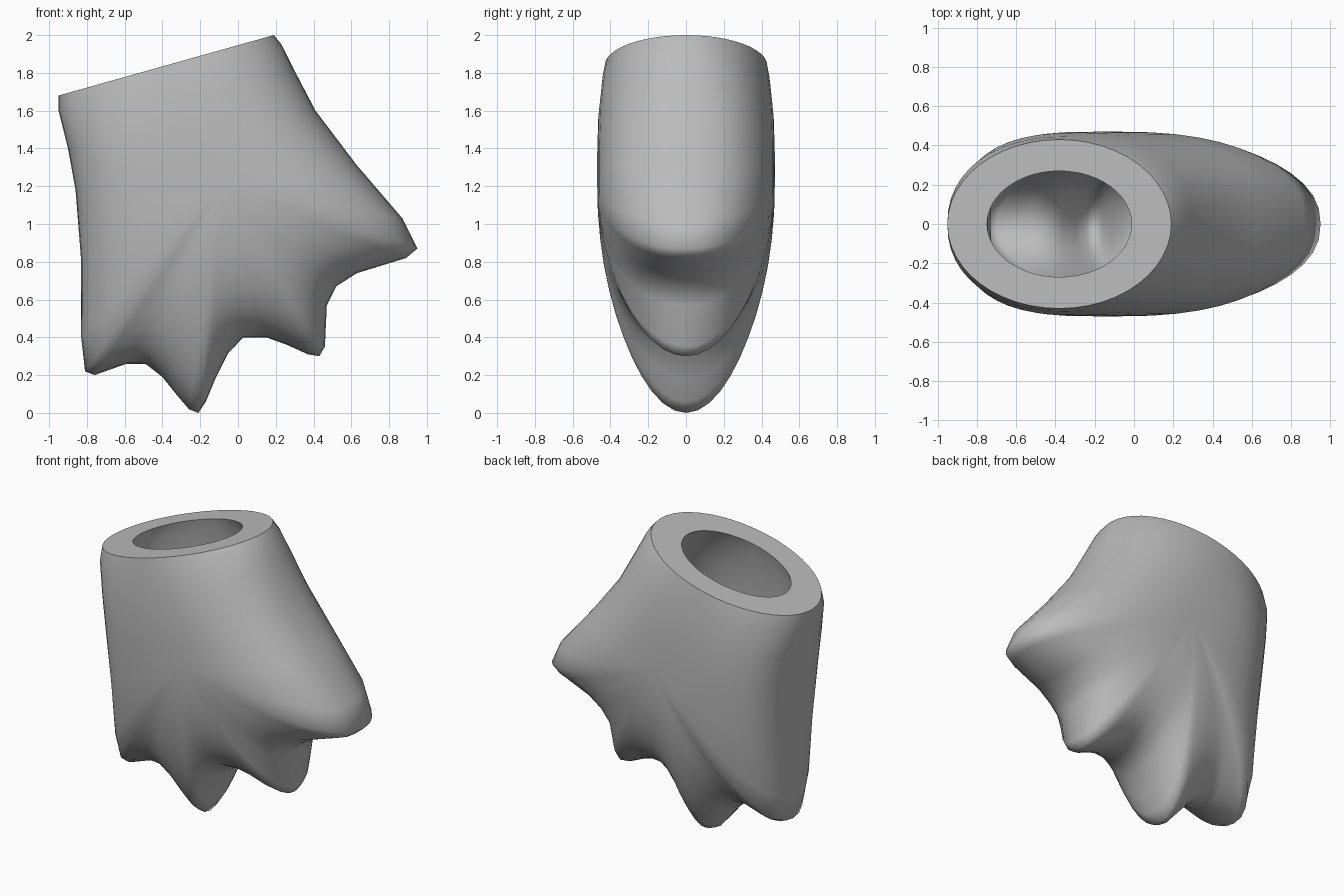
import bpy
import bmesh
import math
from mathutils import Vector

cube = bpy.data.objects.get("Cube")
if cube:
    bpy.data.objects.remove(cube, do_unlink=True)

# Side outline (x, z, squareness): down the heel, around the blunt tips, up to the collar
OUTLINE = [
    (-.95, 1.68, 2), (-.95, 1.6, 2.2), (-.9, 1.4, 2.6), (-.86, 1.18, 2.9),
    (-.83, .8, 2.8), (-.83, .4, 2.4), (-.81, .22, 2.2), (-.76, .2, 2.1),
    (-.59, .26, 2), (-.49, .26, 2), (-.4, .19, 2), (-.32, .09, 2),
    (-.26, .02, 2), (-.21, 0, 2), (-.17, .06, 2), (-.12, .18, 2),
    (-.05, .32, 2), (.03, .4, 2), (.15, .4, 2), (.26, .36, 2),
    (.37, .31, 2), (.43, .3, 2), (.46, .35, 2), (.47, .57, 2),
    (.52, .67, 2.1), (.63, .74, 2.2), (.89, .82, 2.3), (.95, .87, 2.3),
    (.87, 1.03, 2.4), (.63, 1.31, 2.5), (.41, 1.6, 2.4), (.29, 1.83, 2.2),
    (.23, 1.95, 2.1), (.19, 2, 2)]

# Centre line (x, z, half thickness) from the collar to the middle of the palm
SPINE = [(-.38, 1.84, .43), (-.35, 1.75, .445), (-.27, 1.55, .465),
         (-.18, 1.38, .47), (-.08, 1.2, .47)]

SEGMENTS = 24
COLLAR_WALL, PALM_WALL = .21, .11
LAST = len(OUTLINE) - 1
PALM = len(SPINE) - 1


def spine_level(index):
    return min(index, LAST - index, PALM)


def spoke(index):
    """Vector from the centre line to an outline point."""
    x, z, _ = SPINE[spine_level(index)]
    return Vector((OUTLINE[index][0] - x, 0, OUTLINE[index][1] - z))


def palm_reach(index):
    """Spoke length averaged over its neighbours, so the tips fade into the palm."""
    span = max(0, min(4, index - PALM, LAST - PALM - index))
    near = range(index - span, index + span + 1)
    return sum(spoke(i).length for i in near) / len(near)


bm = bmesh.new()
welded = {}


def vert(co):
    """Return one shared vertex for each place."""
    key = tuple(round(c, 4) for c in co)
    if key not in welded:
        welded[key] = bm.verts.new(co)
    return welded[key]


def rib(index, hollow):
    """A rounded arch from the front centre line, over the edge, to the back."""
    level = spine_level(index)
    x, z, half = SPINE[level]
    blend = level / PALM
    wall = hollow * (COLLAR_WALL + (PALM_WALL - COLLAR_WALL) * blend)
    half -= hollow * (.16 - .04 * blend)
    centre = Vector((x, 0, z))
    direction = spoke(index).normalized()
    palm = palm_reach(index) - wall
    tip = spoke(index).length - wall - palm
    power = 2 / OUTLINE[index][2]
    points = []
    for j in range(SEGMENTS + 1):
        t = math.pi * (j / SEGMENTS - .5)
        out = 0 if j in (0, SEGMENTS) else math.cos(t) ** power
        across = math.copysign(abs(math.sin(t)) ** power, t) * half
        reach = palm * out + tip * out ** 3
        points.append(vert(centre + direction * reach + Vector((0, across, 0))))
    return points


def strip(a, b, smooth):
    """Faces between two rows of vertices, skipping collapsed corners."""
    for j in range(SEGMENTS):
        corners = list(dict.fromkeys((a[j], a[j + 1], b[j + 1], b[j])))
        if len(corners) > 2:
            bm.faces.new(corners).smooth = smooth


# Outer skin and hollow lining
outer = [rib(i, False) for i in range(LAST + 1)]
inner = [rib(i, True) for i in range(LAST + 1)]
for skin in (outer, inner):
    for a, b in zip(skin, skin[1:]):
        strip(a, b, True)

# Flat collar rim with crisp edges
for end in (0, -1):
    strip(outer[end], inner[end], False)
for edge in bm.edges:
    if len({face.smooth for face in edge.link_faces}) > 1:
        edge.smooth = False

bmesh.ops.recalc_face_normals(bm, faces=bm.faces)

mesh = bpy.data.meshes.new("hollow_paw")
bm.to_mesh(mesh)
bm.free()
paw = bpy.data.objects.new("hollow_paw", mesh)
bpy.context.collection.objects.link(paw)

# Plain grey
grey = bpy.data.materials.new("plain_grey")
grey.use_nodes = True
grey.diffuse_color = (.5, .5, .5, 1)
grey.node_tree.nodes["Principled BSDF"].inputs["Base Color"].default_value = (.5, .5, .5, 1)
mesh.materials.append(grey)
